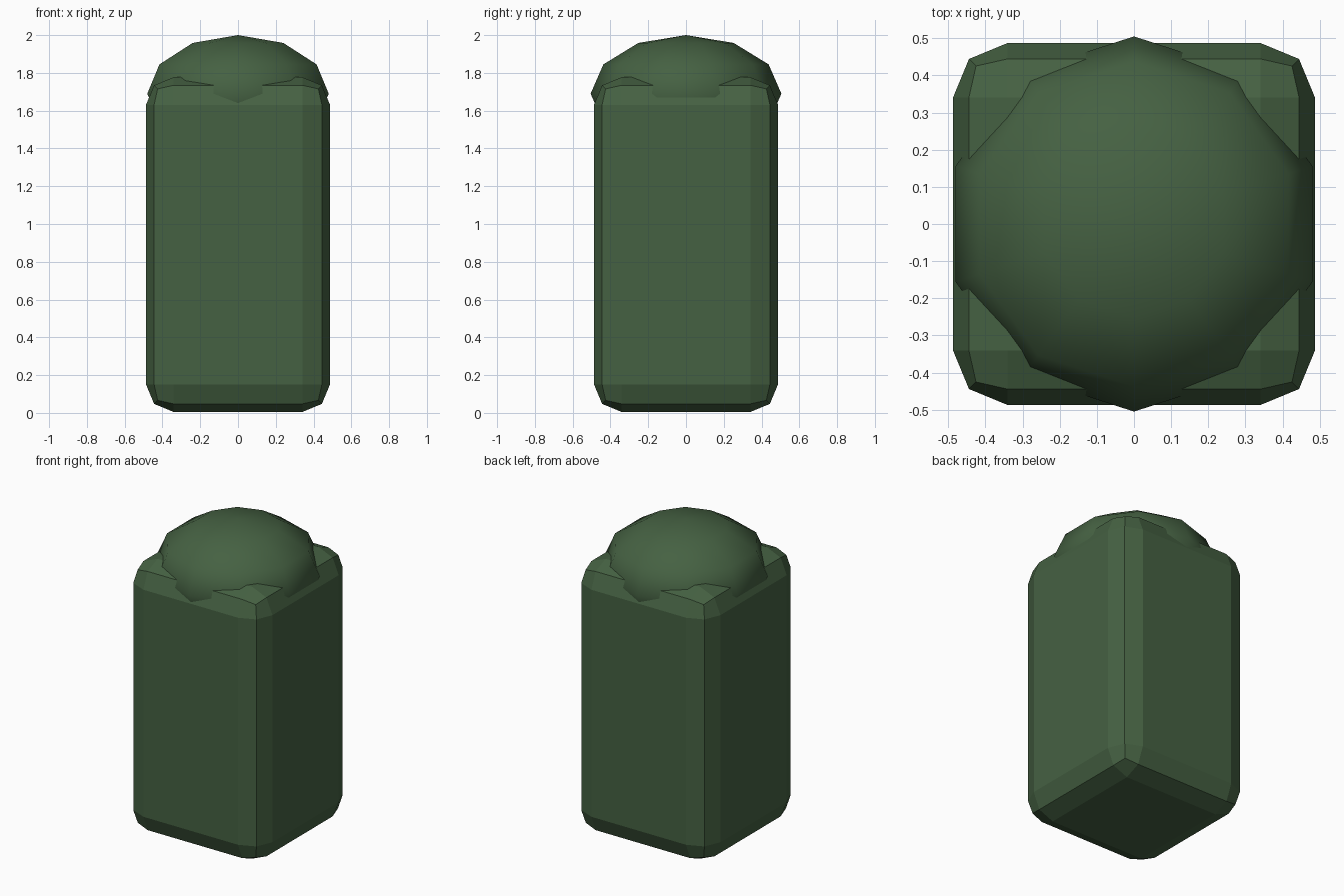
import bpy, math

if "Cube" in bpy.data.objects:
    bpy.data.objects.remove(bpy.data.objects["Cube"])

# Shared dark green
green = bpy.data.materials.new("dark_green")
green.diffuse_color = (0.06, 0.12, 0.055, 1)
green.use_nodes = True
green.node_tree.nodes["Principled BSDF"].inputs["Base Color"].default_value = green.diffuse_color

# Body: tall square block with two-step bevelled edges
Z0, Z1, HALF = 0.005, 1.777, 0.487
bpy.ops.mesh.primitive_cube_add(size=1, location=(0, 0, (Z0 + Z1) / 2))
body = bpy.context.object
body.name = "body"
body.scale = (2 * HALF, 2 * HALF, Z1 - Z0)
bpy.ops.object.transform_apply(location=False, rotation=False, scale=True)
bevel = body.modifiers.new("rounded_edges", "BEVEL")
bevel.width = 0.146
bevel.segments = 2
body.data.materials.append(green)

# Domed lid: flattened ten-sided sphere sunk into the top, a vertex towards front and back
bpy.ops.mesh.primitive_uv_sphere_add(segments=10, ring_count=6, radius=1, location=(0, 0, 1.69))
lid = bpy.context.object
lid.name = "domed_lid"
lid.scale = (0.505, 0.505, 0.31)
if max(v.co.y for v in lid.data.vertices) < 0.99:
    lid.rotation_euler.z = math.pi / 2
bpy.ops.object.transform_apply(location=False, rotation=True, scale=True)
bpy.ops.object.shade_smooth()
lid.data.materials.append(green)
